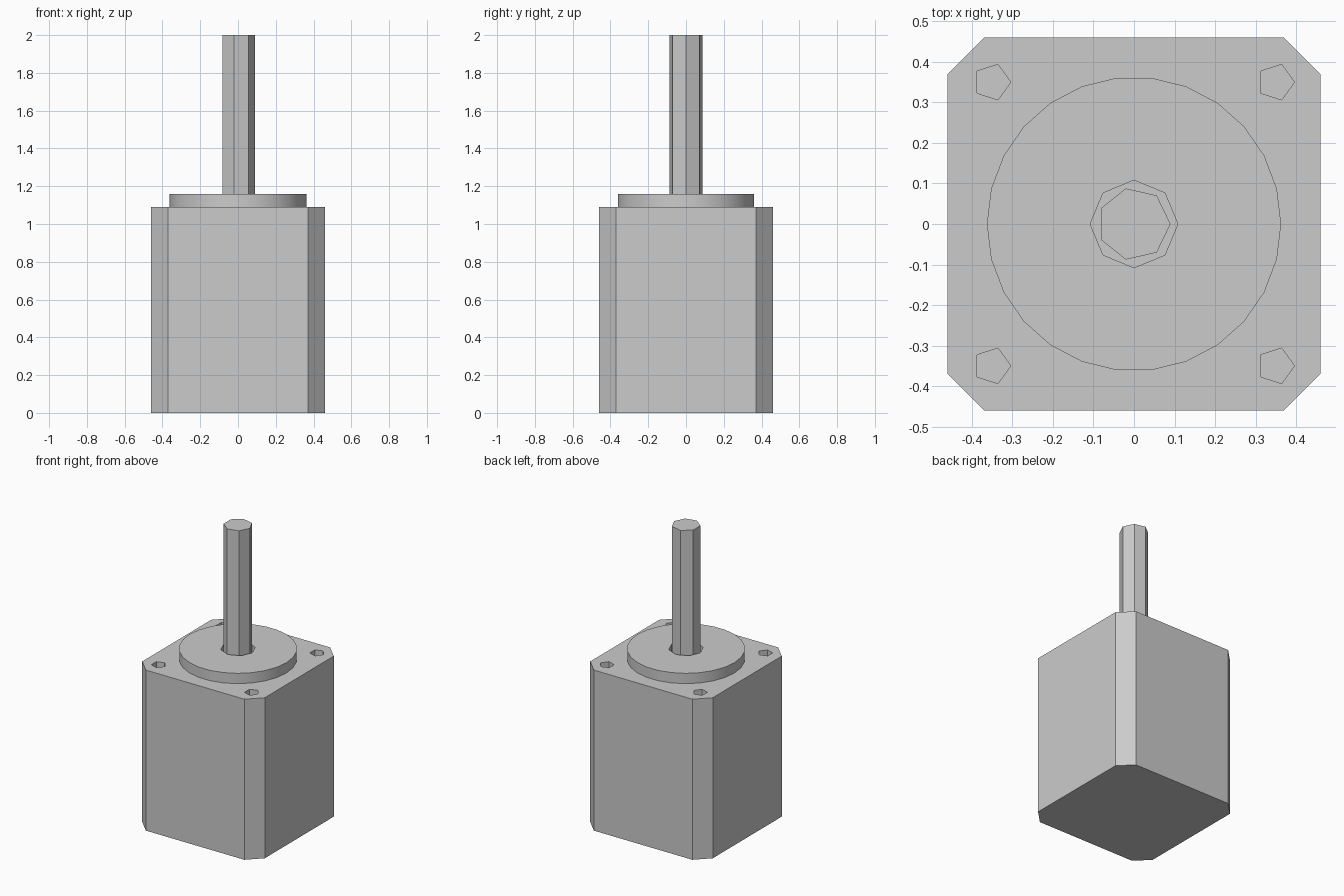
import bpy
import bmesh
from math import cos, sin, pi

cube = bpy.data.objects.get("Cube")
if cube:
    bpy.data.objects.remove(cube, do_unlink=True)

# Single metal colour
metal = bpy.data.materials.new("grey_metal")
metal.use_nodes = True
grey = (0.6, 0.6, 0.6, 1)
metal.diffuse_color = grey
metal.node_tree.nodes["Principled BSDF"].inputs["Base Color"].default_value = grey


def ring(sides, radius, x=0, y=0):
    """Regular polygon with one corner pointing along +x."""
    return [(x + radius * cos(2 * pi * i / sides), y + radius * sin(2 * pi * i / sides))
            for i in range(sides)]


def prism(name, outline, bottom, top):
    """Extrude a flat outline from bottom to top."""
    bm = bmesh.new()
    base = bm.faces.new([bm.verts.new((x, y, bottom)) for x, y in outline])
    grown = bmesh.ops.extrude_face_region(bm, geom=[base], use_keep_orig=True)
    moved = [v for v in grown["geom"] if isinstance(v, bmesh.types.BMVert)]
    bmesh.ops.translate(bm, vec=(0, 0, top - bottom), verts=moved)
    bmesh.ops.recalc_face_normals(bm, faces=bm.faces)
    mesh = bpy.data.meshes.new(name)
    bm.to_mesh(mesh)
    bm.free()
    mesh.materials.append(metal)
    obj = bpy.data.objects.new(name, mesh)
    bpy.context.collection.objects.link(obj)
    return obj


def activate(obj):
    bpy.ops.object.select_all(action="DESELECT")
    obj.select_set(True)
    bpy.context.view_layer.objects.active = obj


def cut(target, cutter):
    """Subtract the cutter and discard it."""
    cutter.hide_render = True
    mod = target.modifiers.new("cut", "BOOLEAN")
    mod.operation = "DIFFERENCE"
    mod.solver = "EXACT"
    mod.object = cutter
    activate(target)
    bpy.ops.object.modifier_apply(modifier=mod.name)
    bpy.data.objects.remove(cutter, do_unlink=True)


BODY_TOP, BOSS_TOP, SHAFT_TOP = 1.09, 1.16, 2.0
HALF, FLAT = 0.46, 0.37

# Square housing with chamfered vertical corners
corners = [(HALF, -FLAT), (HALF, FLAT), (FLAT, HALF), (-FLAT, HALF)]
corners += [(-x, -y) for x, y in corners]
housing = prism("housing", corners, 0, BODY_TOP)

# Four blind mounting holes
for sx in (-1, 1):
    for sy in (-1, 1):
        cut(housing, prism("hole_cutter", ring(5, 0.046, sx * 0.35, sy * 0.35),
                           BODY_TOP - 0.09, BODY_TOP + 0.1))

# Round pilot boss with a clearance bore
boss = prism("pilot_boss", ring(26, 0.363), BODY_TOP, BOSS_TOP)
cut(boss, prism("bore_cutter", ring(8, 0.108), BODY_TOP - 0.1, BOSS_TOP + 0.1))

# Output shaft
shaft = prism("output_shaft", ring(7, 0.09), BODY_TOP, SHAFT_TOP)

for part in (housing, boss, shaft):
    activate(part)
    bpy.ops.object.shade_smooth_by_angle(angle=pi / 6)
